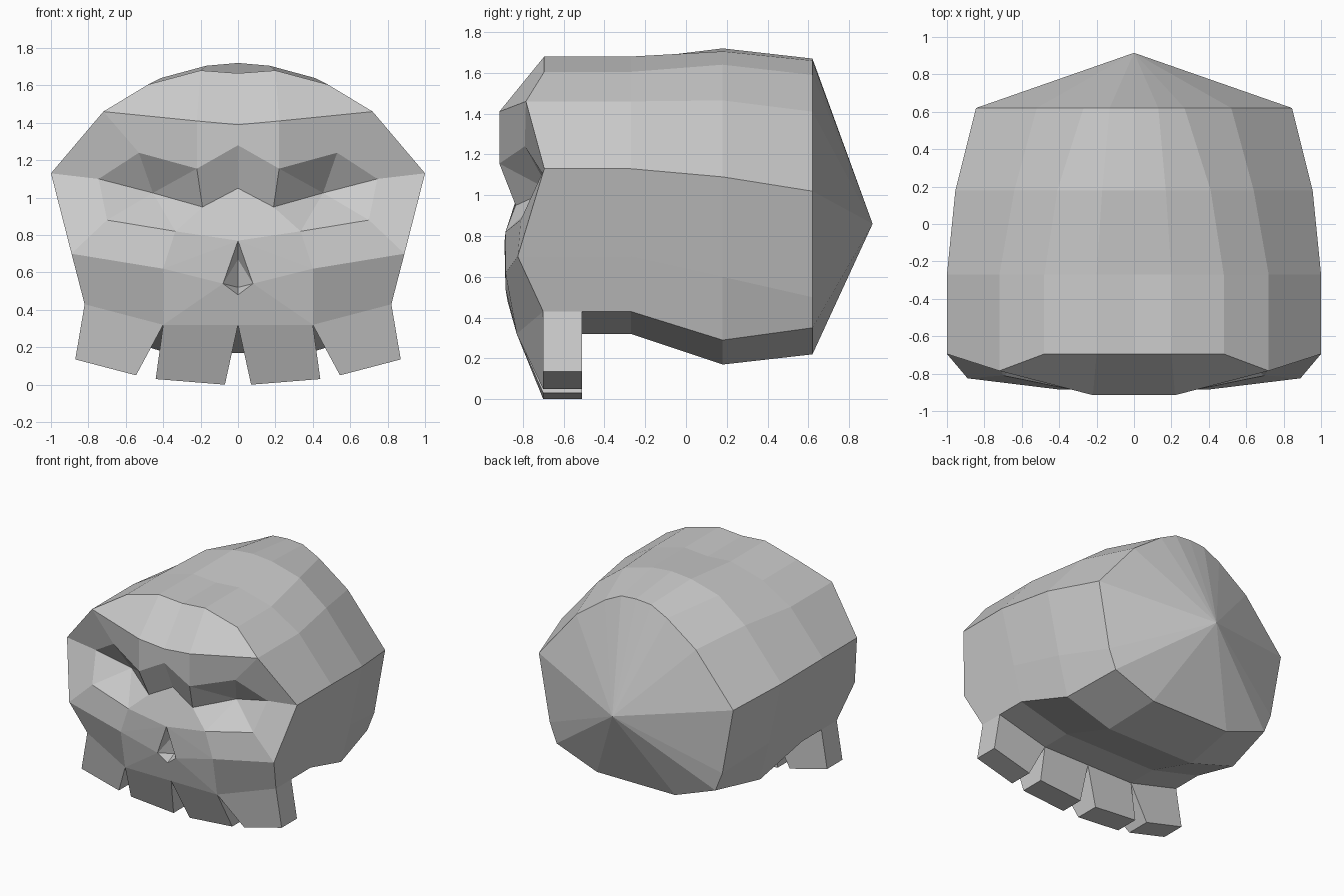
import bpy, bmesh

if "Cube" in bpy.data.objects:
    bpy.data.objects.remove(bpy.data.objects["Cube"])


def finish(bm, name, mirror=True):
    """Mirror the half mesh across x = 0, fix normals and link it flat shaded."""
    if mirror:
        geom = bm.verts[:] + bm.edges[:] + bm.faces[:]
        dup = bmesh.ops.duplicate(bm, geom=geom)["geom"]
        for v in dup:
            if isinstance(v, bmesh.types.BMVert):
                v.co.x = -v.co.x
        bmesh.ops.remove_doubles(bm, verts=bm.verts[:], dist=0.0005)
    bmesh.ops.recalc_face_normals(bm, faces=bm.faces[:])
    me = bpy.data.meshes.new(name)
    bm.to_mesh(me)
    bm.free()
    ob = bpy.data.objects.new(name, me)
    bpy.context.collection.objects.link(ob)
    return ob


# Half cross-sections of the cranium (x, z), crown to underside
front_section = [(0, 1.665), (.2, 1.68), (.48, 1.605), (.72, 1.46), (1, 1.13),
                 (.89, .70), (.82, .43), (.40, .32), (0, .32)]
middle_section = [(0, 1.72), (.17, 1.705), (.41, 1.64), (.64, 1.465), (.955, 1.09),
                  (.85, .60), (.77, .29), (.38, .17), (0, .17)]
rear_section = [(0, 1.67), (.13, 1.66), (.27, 1.59), (.52, 1.41), (.845, 1.02),
                (.75, .50), (.69, .35), (.34, .22), (0, .22)]
front_depth = [-.695, -.695, -.695, -.785, -.695, -.825, -.70, -.83, -.83]

bm = bmesh.new()
face_edge = [bm.verts.new((x, y, z)) for (x, z), y in zip(front_section, front_depth)]
rings = [face_edge]
for y, section in ((-.27, front_section), (.18, middle_section), (.62, rear_section)):
    rings.append([bm.verts.new((x, y, z)) for x, z in section])
for a, b in zip(rings, rings[1:]):
    for i in range(8):
        bm.faces.new((a[i], a[i + 1], b[i + 1], b[i]))
# Pointed back of the head
apex = bm.verts.new((0, .915, .86))
for i in range(8):
    bm.faces.new((rings[-1][i], rings[-1][i + 1], apex))

# Face: digits are the front section, letters are brow, socket, cheek and nose points
pts = {str(i): v for i, v in enumerate(face_edge)}
for key, co in {
    "a": (0, -.915, 1.39), "b": (.22, -.915, 1.41), "c": (.22, -.915, 1.155),
    "d": (0, -.915, 1.28), "e": (.53, -.79, 1.24), "f": (.745, -.70, 1.10),
    "g": (.70, -.81, .88), "h": (.335, -.885, .82), "i": (.19, -.835, .95),
    "j": (0, -.81, 1.05), "k": (.455, -.67, 1.025), "m": (.40, -.885, .62),
    "n": (0, -.89, .77), "o": (.08, -.885, .54), "p": (0, -.875, .48),
    "q": (0, -.79, .67), "r": (0, -.79, .52),
}.items():
    pts[key] = bm.verts.new(co)
brow = "01ba 123b abcd b3ec 34fe 45gf"
cheek = "g5mh hmn jihn dcij m567 nmo om7 o78p"
socket = "cek efk fgk ghk hik ick"
nose = "noq orq opr"
for f in " ".join((brow, cheek, socket, nose)).split():
    bm.faces.new([pts[c] for c in f])
finish(bm, "cranium")


# Teeth: tapered blocks, corners run top outer, top inner, bottom inner, bottom outer
def tooth(name, front, back_y, side):
    bm = bmesh.new()
    f = [bm.verts.new((side * x, y, z)) for x, y, z in front]
    b = [bm.verts.new((side * x, back_y, z)) for x, y, z in front]
    bm.faces.new(f)
    bm.faces.new(b)
    for i in range(4):
        j = (i + 1) % 4
        bm.faces.new((f[i], f[j], b[j], b[i]))
    finish(bm, name, mirror=False)


outer = [(.82, -.70, .43), (.40, -.83, .32), (.545, -.70, .05), (.87, -.70, .135)]
inner = [(.40, -.83, .32), (0, -.83, .32), (.07, -.70, 0), (.44, -.70, .03)]
for side, label in ((1, "right"), (-1, "left")):
    tooth("outer_tooth_" + label, outer, -.51, side)
    tooth("inner_tooth_" + label, inner, -.51, side)
